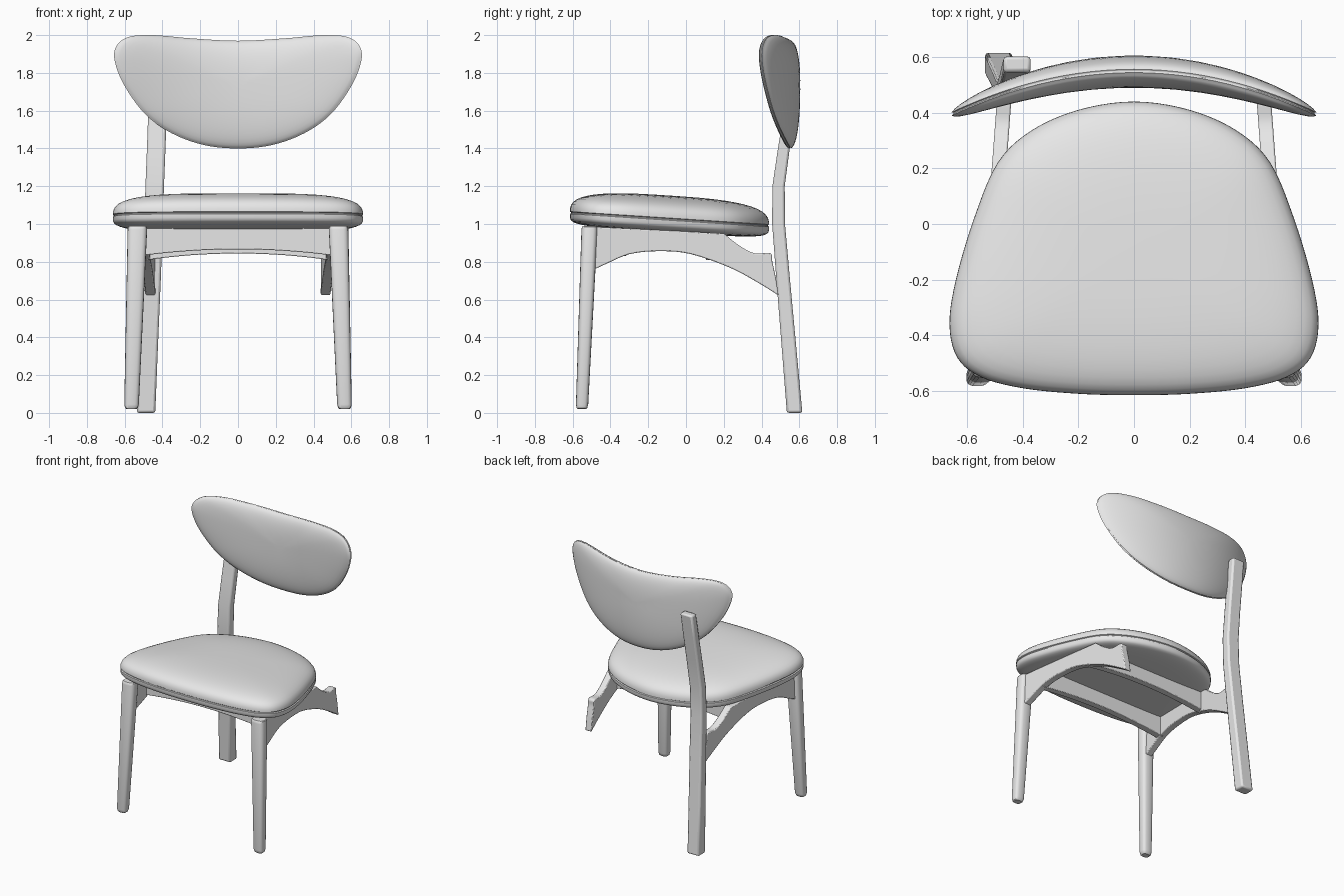
import bpy, bmesh
from math import sin, cos, pi, copysign
from mathutils import Vector

old = bpy.data.objects.get("Cube")
if old:
    bpy.data.objects.remove(old, do_unlink=True)

grey = bpy.data.materials.new("light_grey")
grey.use_nodes = True
grey.diffuse_color = (0.8, 0.8, 0.8, 1)
grey.node_tree.nodes["Principled BSDF"].inputs["Base Color"].default_value = (0.8, 0.8, 0.8, 1)


def loft(name, rings, bevel=0.0, angle=0.6):
    """Skin a list of equal-length rings, cap both ends, shade smooth."""
    bm = bmesh.new()
    loops = [[bm.verts.new(p) for p in ring] for ring in rings]
    n = len(loops[0])
    for a, b in zip(loops, loops[1:]):
        for i in range(n):
            j = (i + 1) % n
            bm.faces.new((a[i], a[j], b[j], b[i]))
    bm.faces.new(loops[0])
    bm.faces.new(loops[-1])
    bmesh.ops.recalc_face_normals(bm, faces=bm.faces)
    mesh = bpy.data.meshes.new(name)
    bm.to_mesh(mesh)
    bm.free()
    mesh.materials.append(grey)
    obj = bpy.data.objects.new(name, mesh)
    bpy.context.collection.objects.link(obj)
    if bevel:
        mod = obj.modifiers.new("soft_edges", 'BEVEL')
        mod.width, mod.segments, mod.limit_method = bevel, 2, 'ANGLE'
    bpy.ops.object.select_all(action='DESELECT')
    obj.select_set(True)
    bpy.context.view_layer.objects.active = obj
    bpy.ops.object.shade_smooth_by_angle(angle=angle)
    return obj


def spline(pts, closed, steps=5):
    """Catmull-Rom curve through 2D points."""
    pts = [Vector(p) for p in pts]
    n = len(pts)
    pick = (lambda i: pts[i % n]) if closed else (lambda i: pts[max(0, min(n - 1, i))])
    out = []
    for i in range(n if closed else n - 1):
        a, b, c, d = (pick(i + k) for k in (-1, 0, 1, 2))
        for s in range(steps):
            t = s / steps
            out.append(0.5 * (2 * b + (c - a) * t + (2 * a - 5 * b + 4 * c - d) * t ** 2
                              + (3 * b - a - 3 * c + d) * t ** 3))
    return out if closed else out + [pts[-1]]


def symmetric(half):
    """Close a half outline running from the centre line to the centre line."""
    return spline(half + [(-x, y) for x, y in half[-2:0:-1]], True)


def cushion(name, half, centre, low, high, place):
    """Padded shell: superellipse bulge on both sides of a grooved seam.
    low and high are (height, roundness exponent)."""
    outline = symmetric(half)
    centre = Vector(centre)
    steps = 12
    profile = []
    for i in range(steps):
        t = pi / 2 * (steps - i - 0.4) / steps
        profile.append((cos(t) ** (2 / low[1]), -low[0] * sin(t) ** (2 / low[1])))
    profile += [(1, -0.006), (0.988, -0.002), (0.988, 0.002), (1, 0.006)]
    for i in range(steps):
        t = pi / 2 * (i + 0.6) / steps
        profile.append((cos(t) ** (2 / high[1]), high[0] * sin(t) ** (2 / high[1])))
    profile.sort(key=lambda p: p[1])
    rings = [[place(centre + (p - centre) * s, h) for p in outline] for s, h in profile]
    return loft(name, rings)


# Seat cushion, sloping down to the back
cushion("seat_cushion",
        [(0, 0.44), (0.2, 0.41), (0.37, 0.335), (0.49, 0.22), (0.575, 0.02),
         (0.64, -0.2), (0.663, -0.36), (0.635, -0.48), (0.55, -0.55),
         (0.4, -0.59), (0.2, -0.61), (0, -0.615)],
        (0, -0.1), (0.07, 5), (0.125, 3),
        lambda p, h: (p.x, p.y, 1.02 - 0.065 * p.y + h))

# Backrest, bent around the sitter
cushion("backrest",
        [(0, 1.97), (0.25, 1.983), (0.45, 2.0), (0.58, 1.99), (0.645, 1.94),
         (0.652, 1.86), (0.6, 1.73), (0.49, 1.58), (0.35, 1.48), (0.18, 1.418), (0, 1.40)],
        (0, 1.74), (0.06, 2.3), (0.055, 2.3),
        lambda p, h: (p.x, 0.55 - 0.36 * p.x ** 2 + h, p.y))


def rounded(x, y, z, hx, hy, n=20):
    """Soft rectangular cross-section."""
    ring = []
    for i in range(n):
        c, s = cos(2 * pi * i / n), sin(2 * pi * i / n)
        ring.append((x + hx * copysign(abs(c) ** 0.65, c),
                     y + hy * copysign(abs(s) ** 0.65, s), z))
    return ring


# Tapered front legs with rounded ends
for side, word in ((1, "left"), (-1, "right")):
    rings = []
    for z, k in ((0.02, 0.7), (0.025, 0.86), (0.045, 1), (0.97, 1), (0.985, 0.95), (0.99, 0.85)):
        t = z / 0.99
        rings.append(rounded(side * (0.565 - 0.033 * t), -0.552 + 0.042 * t, z,
                             k * (0.038 + 0.014 * t), k * (0.032 + 0.011 * t)))
    loft(word + "_front_leg", rings)

# Single bent back leg on the right side
path = [(-0.487, 0.575, 0), (-0.473, 0.545, 0.35), (-0.458, 0.515, 0.7), (-0.447, 0.49, 1.0),
        (-0.441, 0.49, 1.2), (-0.433, 0.518, 1.4), (-0.426, 0.55, 1.6), (-0.42, 0.575, 1.77)]
rings = []
for x, y, z in path:
    hx, hy = 0.049, 0.041 - 0.007 * z
    rings.append([(x + a * hx, y + b * hy, z) for a, b in ((-1, -1), (1, -1), (1, 1), (-1, 1))])
loft("right_back_leg", rings, bevel=0.012)

# Arched side rails running from the front legs to the back
under = spline([(-0.485, 0.76), (-0.42, 0.79), (-0.3, 0.84), (-0.15, 0.856), (0.02, 0.842),
                (0.23, 0.77), (0.38, 0.69), (0.49, 0.622)], False)
back = spline([(0.475, 0.72), (0.457, 0.8), (0.447, 0.845), (0.363, 0.845),
               (0.283, 0.885), (0.2, 0.95)], False)
outline = under + back + [Vector((-0.485, 0.985))]
for side, word in ((1, "left"), (-1, "right")):
    rings = [[(side * (0.5 - 0.075 * p.x + off), p.x, p.y) for p in outline]
             for off in (-0.026, 0.026)]
    loft(word + "_side_rail", rings, bevel=0.007)

# Two arched crossbars under the seat
for word, y, base in (("front", -0.34, 0.83), ("rear", 0.13, 0.808)):
    reach = 0.5 - 0.075 * y
    xs = [reach * (i / 8 - 1) for i in range(17)]
    arch = [(x, base + 0.036 * (1 - (x / reach) ** 2)) for x in xs]
    arch += [(reach, 0.957 - 0.065 * y), (-reach, 0.957 - 0.065 * y)]
    loft(word + "_crossbar", [[(x, y + off, z) for x, z in arch] for off in (-0.024, 0.024)],
         bevel=0.004)
